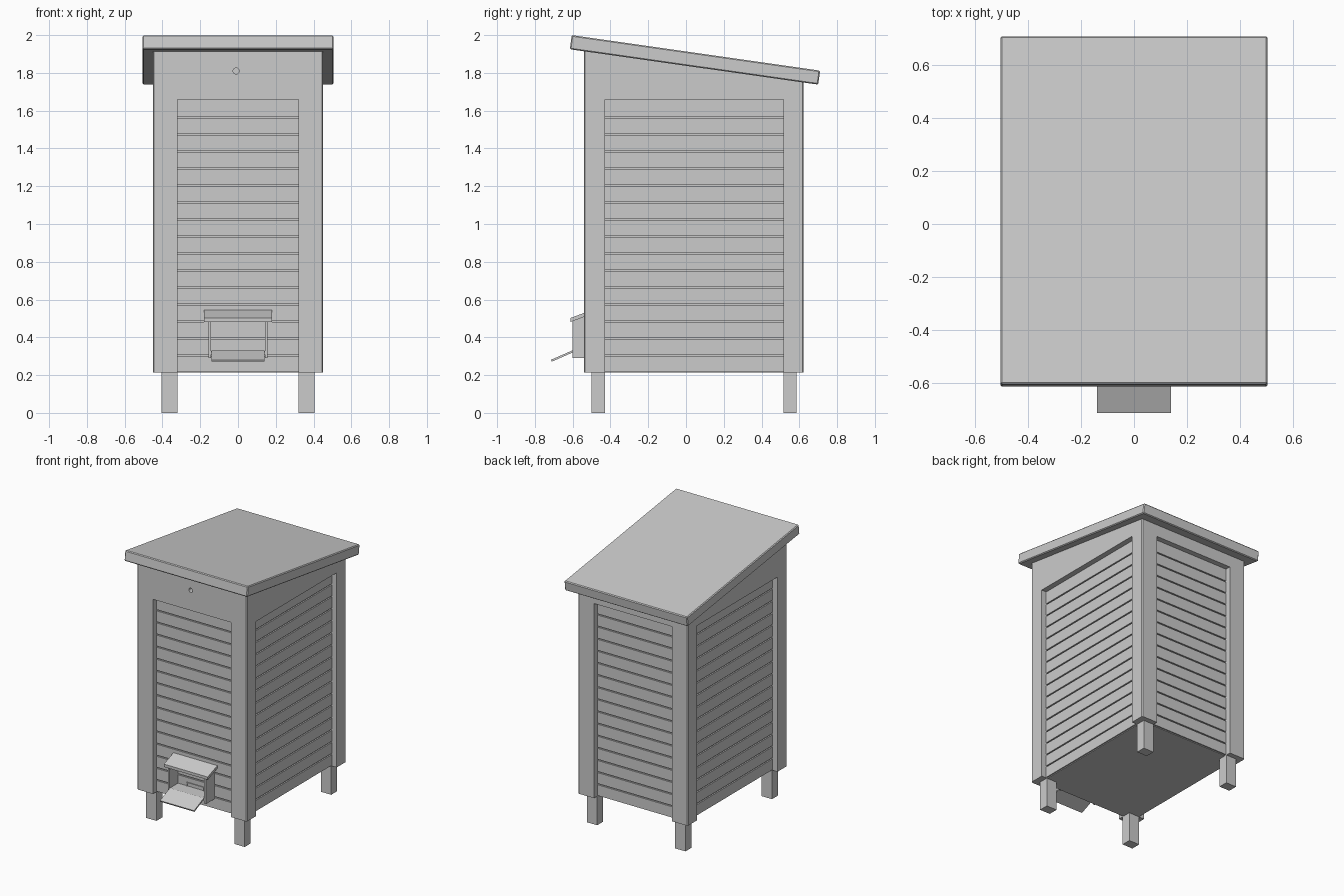
import bpy, bmesh, math
from mathutils import Matrix, Vector

if "Cube" in bpy.data.objects:
    bpy.data.objects.remove(bpy.data.objects["Cube"])

grey = bpy.data.materials.new("grey_paint")
grey.diffuse_color = (0.6, 0.6, 0.6, 1)
grey.use_nodes = True
grey.node_tree.nodes["Principled BSDF"].inputs["Base Color"].default_value = grey.diffuse_color


def add_box(bm, x0, x1, y0, y1, z0, z1):
    m = Matrix.Translation(((x0 + x1) / 2, (y0 + y1) / 2, (z0 + z1) / 2)) \
        @ Matrix.Diagonal((x1 - x0, y1 - y0, z1 - z0, 1))
    bmesh.ops.create_cube(bm, size=1, matrix=m)


def add_prism(bm, profile, half_width):
    """Extrude a (y, z) profile across x."""
    face = bm.faces.new([bm.verts.new((-half_width, y, z)) for y, z in profile])
    ext = bmesh.ops.extrude_face_region(bm, geom=[face])
    moved = [v for v in ext["geom"] if isinstance(v, bmesh.types.BMVert)]
    bmesh.ops.translate(bm, verts=moved, vec=(2 * half_width, 0, 0))


def finish(name, bm):
    bmesh.ops.recalc_face_normals(bm, faces=bm.faces[:])
    me = bpy.data.meshes.new(name)
    bm.to_mesh(me)
    bm.free()
    me.materials.append(grey)
    ob = bpy.data.objects.new(name, me)
    bpy.context.collection.objects.link(ob)
    return ob


def boxes(name, items):
    bm = bmesh.new()
    for b in items:
        add_box(bm, *b)
    return finish(name, bm)


def prism(name, profile, half_width, bevel=0):
    bm = bmesh.new()
    add_prism(bm, profile, half_width)
    if bevel:
        bmesh.ops.recalc_face_normals(bm, faces=bm.faces[:])
        bmesh.ops.bevel(bm, geom=bm.edges[:], offset=bevel, segments=1, affect='EDGES')
    return finish(name, bm)


BASE = 0.215
X, Y0, Y1 = 0.45, -0.54, 0.622      # outer walls
TOP = 1.66                          # top of the siding openings
DEEP = 0.05

# Body with sloping top and chamfered upright corners
bm = bmesh.new()
add_prism(bm, [(Y0, BASE), (Y1, BASE), (Y1, 1.755), (Y0, 1.919)], X)
bmesh.ops.recalc_face_normals(bm, faces=bm.faces[:])
upright = [e for e in bm.edges
           if abs((e.verts[0].co - e.verts[1].co).normalized().z) > 0.99]
bmesh.ops.bevel(bm, geom=upright, offset=0.006, segments=1, affect='EDGES')
body = finish("body_frame", bm)

# Cut the four siding openings and the round vent hole
bm = bmesh.new()
add_box(bm, -0.32, 0.32, Y0 - 0.1, Y0 + DEEP, 0.1, TOP)
add_box(bm, -0.32, 0.32, Y1 - DEEP, Y1 + 0.1, 0.1, TOP)
for s in (-1, 1):
    a, b = sorted((s * (X - DEEP), s * (X + 0.1)))
    add_box(bm, a, b, -0.43, 0.515, 0.1, TOP)
bmesh.ops.create_cone(bm, cap_ends=True, segments=16, radius1=0.016, radius2=0.016, depth=0.08,
                      matrix=Matrix.Translation((-0.01, Y0, 1.81)) @ Matrix.Rotation(math.pi / 2, 4, 'X'))
cutter = finish("opening_cutter", bm)
cutter.hide_render = True
mod = body.modifiers.new("openings", 'BOOLEAN')
mod.operation = 'DIFFERENCE'
mod.solver = 'EXACT'
mod.object = cutter
bpy.context.view_layer.objects.active = body
bpy.ops.object.modifier_apply(modifier=mod.name)
bpy.data.objects.remove(cutter)

# Horizontal siding boards with narrow gaps between them
boards = []
for k in range(16):
    z0 = 0.22 + 0.09 * k
    boards.append((-0.41, 0.41, Y0 + 0.04, Y1 - 0.04, z0 if k == 0 else z0 - 0.001,
                   z0 + 0.08 if k < 15 else TOP + 0.004))
boxes("siding_boards", boards)

# Legs
boxes("legs", [(min(s * 0.32, s * 0.405), max(s * 0.32, s * 0.405), y, y + 0.07, 0, 0.24)
               for s in (-1, 1) for y in (-0.5, 0.515)])

# Sloping roof slab
prism("roof", [(-0.615, 1.925), (0.70, 1.738), (0.71, 1.812), (-0.605, 2.0)], 0.505, 0.006)

# Entrance porch: cheeks, floor, small roof and landing board
porch_y = -0.60
for s, name in ((-1, "porch_cheek_left"), (1, "porch_cheek_right")):
    ob = prism(name, [(porch_y, 0.29), (-0.495, 0.29), (-0.495, 0.53), (porch_y, 0.487)], 0.007)
    ob.location.x = s * 0.149
boxes("porch_floor", [(-0.143, 0.143, porch_y + 0.002, -0.495, 0.31, 0.328)])
prism("porch_roof", [(-0.612, 0.481), (-0.495, 0.525), (-0.495, 0.546), (-0.612, 0.502)], 0.18)
prism("landing_board", [(-0.711, 0.271), (-0.597, 0.321), (-0.601, 0.331), (-0.715, 0.281)], 0.14)

# Entrance slot frame, a thin surround standing off the siding
yf = Y0 + 0.04
boxes("entrance_slot", [(-0.072, 0.072, yf - 0.006, yf + 0.004, 0.350, 0.356),
                        (-0.072, -0.066, yf - 0.006, yf + 0.004, 0.327, 0.351),
                        (0.066, 0.072, yf - 0.006, yf + 0.004, 0.327, 0.351)])
